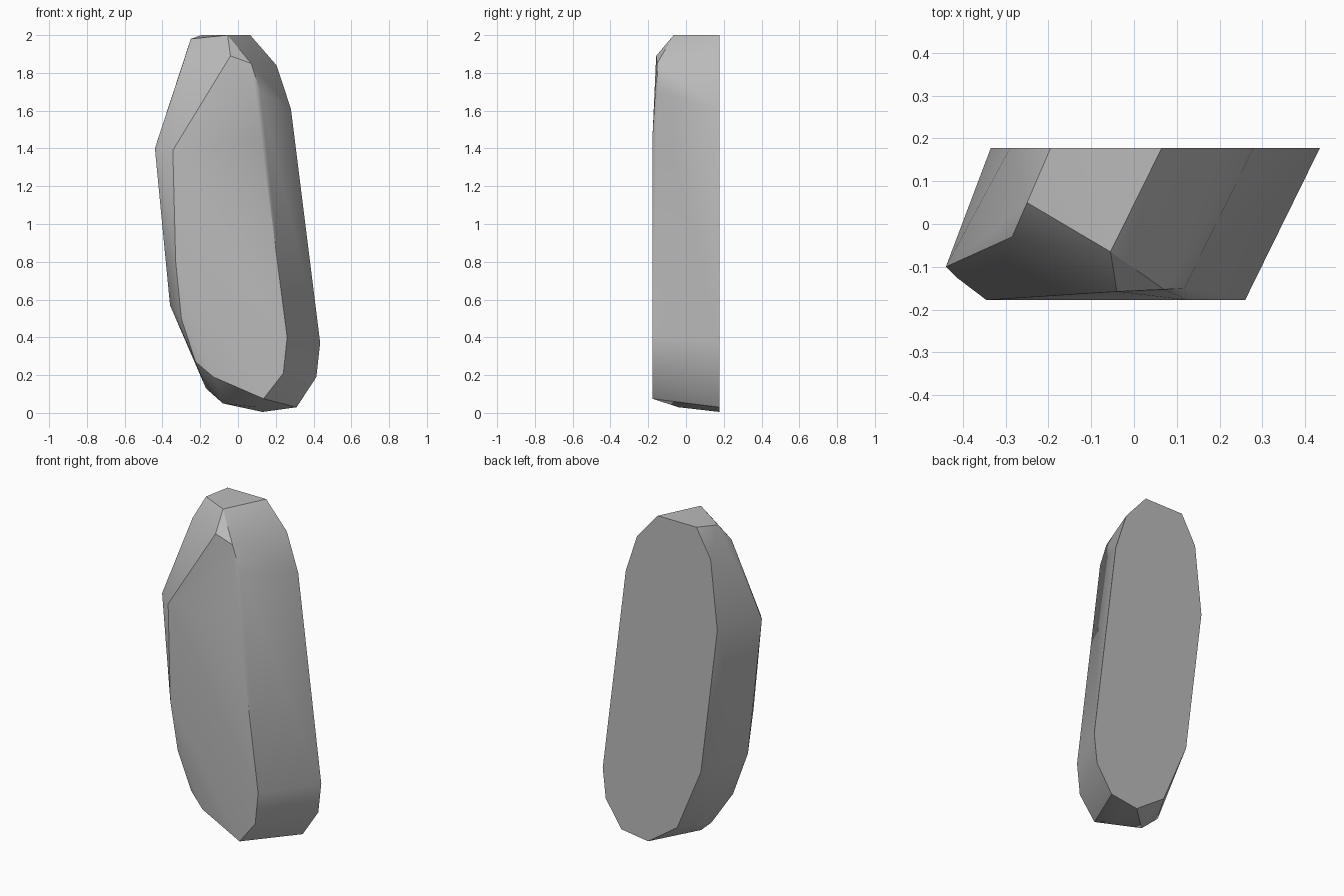
import bpy
import bmesh

cube = bpy.data.objects.get("Cube")
if cube:
    bpy.data.objects.remove(cube, do_unlink=True)

# Flat back outline, as (x, z)
BACK_Y = 0.178
back = [(0.065, 2.0), (0.204, 1.84), (0.28, 1.61), (0.435, 0.37),
        (0.415, 0.19), (0.31, 0.03), (0.13, 0.005), (-0.065, 0.14),
        (-0.225, 0.52), (-0.335, 1.41), (-0.29, 1.83), (-0.195, 2.0)]

# Broad front face, as (x, z)
FRONT_Y = -0.178
front = [(0.125, 1.45), (0.26, 0.4), (0.24, 0.21), (0.135, 0.075),
         (-0.33, 0.8), (-0.345, 1.39)]

# Chipped corners between the two faces
chips = [
    (-0.055, -0.065, 2.0), (-0.25, 0.05, 1.98), (-0.285, -0.03, 1.87),
    (-0.04, -0.158, 1.89), (0.07, -0.153, 1.85), (0.118, -0.15, 1.7),
    (-0.44, -0.1, 1.4), (-0.415, -0.125, 1.41),
    (-0.36, -0.08, 0.57), (-0.30, -0.15, 0.5), (-0.225, -0.13, 0.27),
    (-0.13, -0.155, 0.19), (-0.17, 0.0, 0.13), (-0.08, -0.03, 0.05),
    (0.1, -0.04, 0.03),
]

# Stone slab: convex solid wrapped around the corners
bm = bmesh.new()
for x, z in back:
    bm.verts.new((x, BACK_Y, z))
for x, z in front:
    bm.verts.new((x, FRONT_Y, z))
for corner in chips:
    bm.verts.new(corner)
hull = bmesh.ops.convex_hull(bm, input=bm.verts[:])
loose = {v for v in hull["geom_interior"] + hull["geom_unused"]
         if isinstance(v, bmesh.types.BMVert)}
bmesh.ops.delete(bm, geom=list(loose), context="VERTS")
bmesh.ops.dissolve_limit(bm, angle_limit=0.02, verts=bm.verts[:], edges=bm.edges[:])
bmesh.ops.recalc_face_normals(bm, faces=bm.faces[:])

mesh = bpy.data.meshes.new("stone_slab")
bm.to_mesh(mesh)
bm.free()
slab = bpy.data.objects.new("stone_slab", mesh)
bpy.context.collection.objects.link(slab)

# Plain grey stone
stone = bpy.data.materials.new("grey_stone")
stone.use_nodes = True
grey = (0.5, 0.5, 0.5, 1.0)
stone.diffuse_color = grey
stone.node_tree.nodes["Principled BSDF"].inputs["Base Color"].default_value = grey
mesh.materials.append(stone)

# Soft facets with crisp main edges
bpy.ops.object.select_all(action="DESELECT")
slab.select_set(True)
bpy.context.view_layer.objects.active = slab
bpy.ops.object.shade_smooth_by_angle(angle=0.52)
